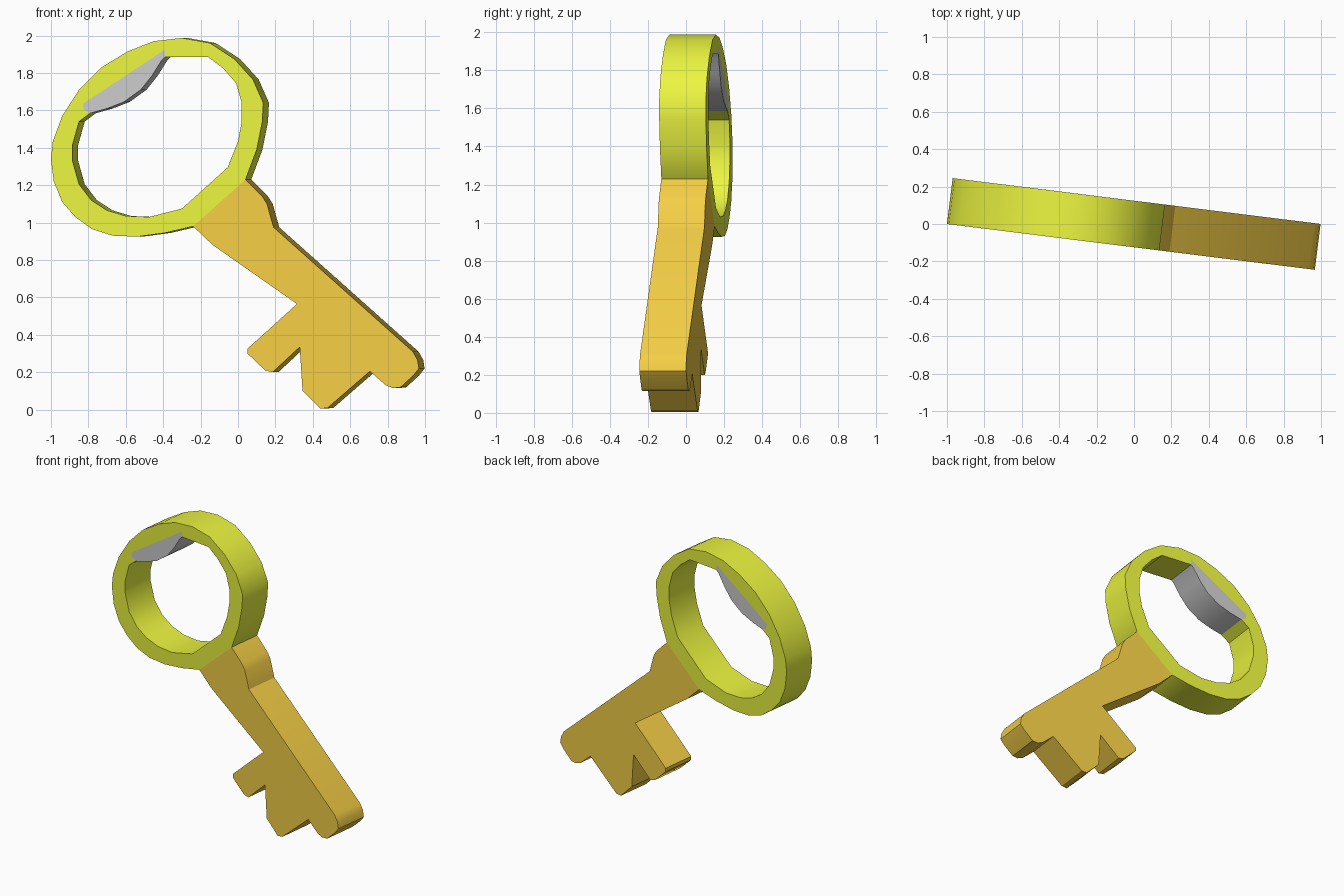
import bpy, bmesh, math

if "Cube" in bpy.data.objects:
    bpy.data.objects.remove(bpy.data.objects["Cube"])

TURN = math.radians(7.1)      # the flat key is turned slightly about z
HALF = 0.1235                 # half thickness
SHIFT = HALF * math.sin(TURN)


def material(name, color):
    m = bpy.data.materials.new(name)
    m.diffuse_color = (*color, 1)
    m.use_nodes = True
    m.node_tree.nodes["Principled BSDF"].inputs["Base Color"].default_value = m.diffuse_color
    return m


def plate(name, loops, mat=None):
    """Extrude closed outlines (later loops are holes) given as seen from the front."""
    curve = bpy.data.curves.new(name, 'CURVE')
    curve.dimensions, curve.fill_mode, curve.extrude = '2D', 'BOTH', HALF
    for pts in loops:
        s = curve.splines.new('POLY')
        s.points.add(len(pts) - 1)
        for p, (x, z) in zip(s.points, pts):
            p.co = ((x + SHIFT) / math.cos(TURN), z, 0, 1)
        s.use_cyclic_u = True
    tmp = bpy.data.objects.new(name + "_outline", curve)
    bpy.context.collection.objects.link(tmp)
    dg = bpy.context.evaluated_depsgraph_get()
    mesh = bpy.data.meshes.new_from_object(tmp.evaluated_get(dg))
    bpy.data.objects.remove(tmp)
    bpy.data.curves.remove(curve)
    # weld caps to walls
    bm = bmesh.new()
    bm.from_mesh(mesh)
    bmesh.ops.remove_doubles(bm, verts=bm.verts, dist=1e-4)
    bmesh.ops.recalc_face_normals(bm, faces=bm.faces)
    bm.to_mesh(mesh)
    bm.free()
    mesh.materials.clear()
    if mat:
        mesh.materials.append(mat)
    ob = bpy.data.objects.new(name, mesh)
    ob.rotation_euler = (math.pi / 2, 0, -TURN)
    bpy.context.collection.objects.link(ob)
    bpy.ops.object.select_all(action='DESELECT')
    ob.select_set(True)
    bpy.context.view_layer.objects.active = ob
    bpy.ops.object.shade_smooth_by_angle(angle=math.radians(30))
    return ob


lime = material("lime", (0.83, 0.91, 0.05))
orange = material("orange", (0.91, 0.62, 0.06))

# Opener lip: chord embedded in the ring, wavy lower edge
lip = [(-.83, 1.635), (-.825, 1.605), (-.79, 1.585), (-.70, 1.61), (-.61, 1.645),
       (-.52, 1.71), (-.46, 1.785), (-.41, 1.865), (-.39, 1.885), (-.39, 1.925)]
plate("opener_lip", [lip])

# Ring handle with its oval hole, notched for the lip
outer = [(.04, 1.23), (.10, 1.39), (.13, 1.54), (.135, 1.64), (.08, 1.765), (-.02, 1.875),
         (-.15, 1.96), (-.30, 1.987), (-.45, 1.97), (-.59, 1.915), (-.73, 1.83),
         (-.85, 1.71), (-.94, 1.57), (-.99, 1.435), (-1.0, 1.34), (-.985, 1.22),
         (-.94, 1.11), (-.87, 1.03), (-.78, .965), (-.67, .93), (-.54, .925),
         (-.39, .945), (-.24, .98)]
inner = [(-.30, 1.075), (-.475, 1.03), (-.60, 1.035), (-.70, 1.065), (-.785, 1.12),
         (-.85, 1.205), (-.885, 1.33), (-.885, 1.415), (-.85, 1.54), (-.79, 1.585),
         lip[1], lip[0], lip[-1], lip[-2], (-.30, 1.885), (-.16, 1.885), (-.08, 1.825),
         (-.01, 1.745), (.02, 1.64), (.02, 1.54), (0, 1.435), (-.055, 1.295)]
plate("ring_handle", [outer, inner], lime)

# Shaft with collar bump, rounded tip and teeth
shaft = [(.04, 1.23), (.13, 1.14), (.155, 1.10), (.19, .975), (.935, .31), (.96, .265),
         (.967, .22), (.94, .185), (.87, .12), (.83, .115), (.79, .13), (.705, .205),
         (.465, .01), (.44, 0), (.345, .10), (.33, .335), (.185, .20), (.145, .21),
         (.05, .30), (.05, .325), (.315, .565), (-.135, .88), (-.24, .98)]
# the large tooth is a wedge: replace its edge with the true corner points
shaft[12:15] = [(.48, .01), (.44, .005), (.345, .10)]
plate("shaft_and_teeth", [shaft], orange)
